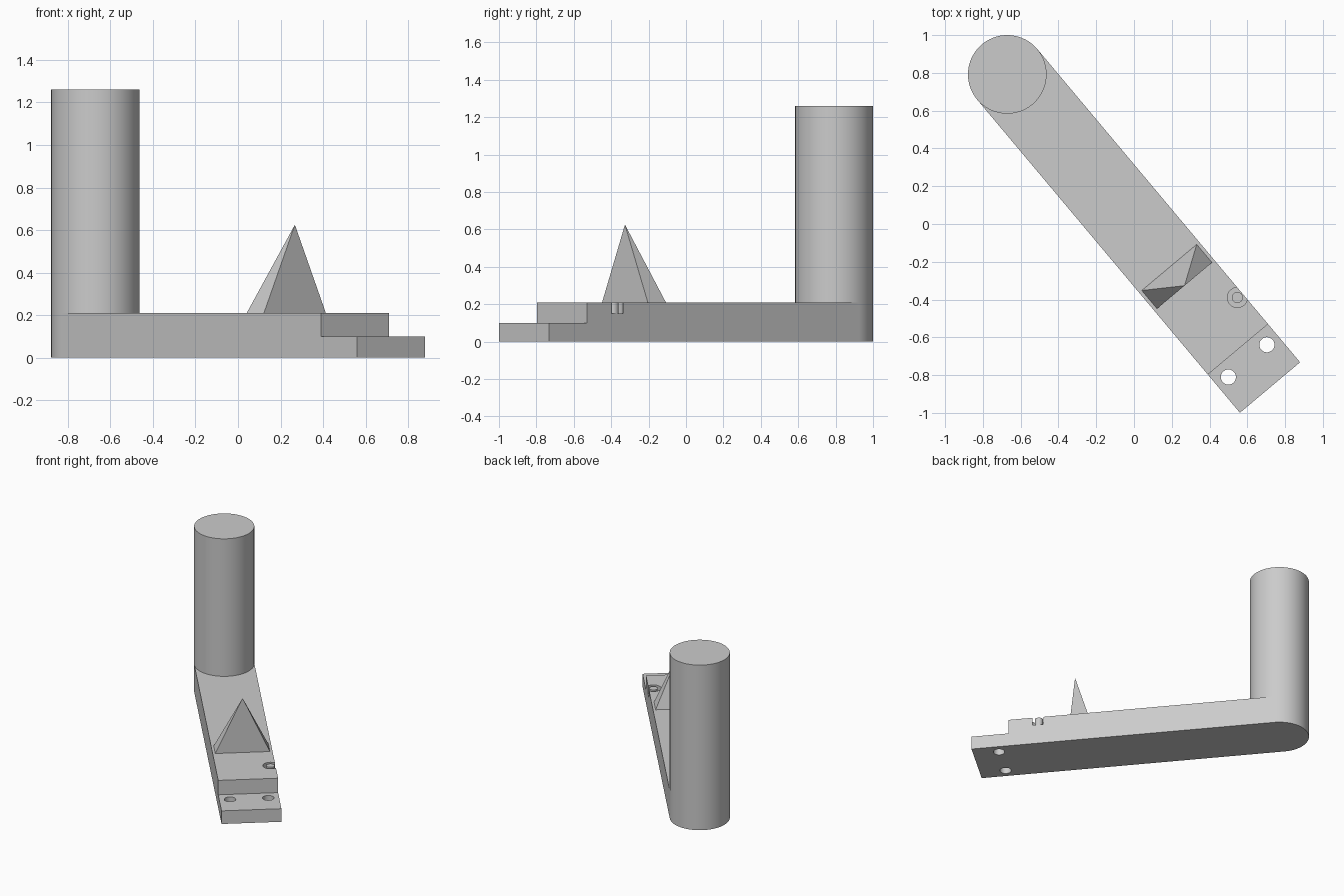
import bpy, bmesh
from math import radians, pi, sin, cos
from mathutils import Matrix, Vector

cube = bpy.data.objects.get("Cube")
if cube:
    bpy.data.objects.remove(cube, do_unlink=True)

# Main dimensions; local x runs along the arm from the column's axis
R, LENGTH, STEP = 0.208, 2.164, 1.90
ARM_TOP, FOOT_TOP, COLUMN_TOP = 0.21, 0.10, 1.26
SEGMENTS = 96
FRAME = Matrix.Translation((-0.671, 0.792, 0)) @ Matrix.Rotation(radians(-50), 4, 'Z')

grey = bpy.data.materials.new("plain grey")
grey.use_nodes = True
color = (0.6, 0.6, 0.6, 1)
grey.diffuse_color = color
grey.node_tree.nodes["Principled BSDF"].inputs["Base Color"].default_value = color


def finish(name, bm):
    """Turn a bmesh in arm coordinates into a placed object."""
    bmesh.ops.recalc_face_normals(bm, faces=bm.faces)
    bm.transform(FRAME)
    mesh = bpy.data.meshes.new(name)
    bm.to_mesh(mesh)
    bm.free()
    mesh.materials.append(grey)
    obj = bpy.data.objects.new(name, mesh)
    bpy.context.collection.objects.link(obj)
    return obj


def prism(name, outline, z0, z1):
    bm = bmesh.new()
    base = bm.faces.new([bm.verts.new((x, y, z0)) for x, y in outline])
    top = bmesh.ops.extrude_face_region(bm, geom=[base])["geom"]
    bmesh.ops.translate(bm, vec=(0, 0, z1 - z0),
                        verts=[v for v in top if isinstance(v, bmesh.types.BMVert)])
    if base.is_valid and not any(f is not base and set(f.verts) == set(base.verts) for f in bm.faces):
        base.normal_flip()
    return finish(name, bm)


def circle(x, y, r, n):
    return [(x + r * cos(2 * pi * i / n), y + r * sin(2 * pi * i / n)) for i in range(n)]


def select(obj):
    bpy.ops.object.select_all(action='DESELECT')
    obj.select_set(True)
    bpy.context.view_layer.objects.active = obj


def cut(obj, cutter):
    select(obj)
    mod = obj.modifiers.new("cut", 'BOOLEAN')
    mod.operation, mod.solver, mod.object = 'DIFFERENCE', 'EXACT', cutter
    bpy.ops.object.modifier_apply(modifier=mod.name)
    bpy.data.objects.remove(cutter, do_unlink=True)


# Upright column, running down to the ground as the rounded arm end
column = prism("column", circle(0, 0, R, SEGMENTS), 0, COLUMN_TOP)

# Arm, whose inner end follows the column
half = SEGMENTS // 2
arc = [(R * sin(pi * i / half), R * cos(pi * i / half)) for i in range(half + 1)]
arm = prism("arm", arc + [(LENGTH, -R), (LENGTH, R)], 0, ARM_TOP)

# Lowered foot at the far end, with two screw holes
cut(arm, prism("step_cutter", [(STEP, -0.4), (2.4, -0.4), (2.4, 0.4), (STEP, 0.4)], FOOT_TOP, 0.4))
for side in (-1, 1):
    cut(arm, prism("hole_cutter", circle(1.98, side * 0.133, 0.04, 32), -0.1, 0.3))

# Round recess breaking through the side, with a pin standing in it
cut(arm, prism("recess_cutter", circle(1.688, 0.174, 0.053, 48), 0.15, 0.4))
pin = prism("recess_pin", circle(1.688, 0.174, 0.029, 32), 0.15, ARM_TOP)

# Pointed fin with an upright front face and a sloping back
bm = bmesh.new()
corners = [bm.verts.new((x, y, ARM_TOP)) for x, y in
           [(1.334, -0.19), (1.46, -0.19), (1.46, 0.19), (1.334, 0.19)]]
apex = bm.verts.new((1.46, 0, 0.625))
bm.faces.new(corners)
for i in range(4):
    bm.faces.new((corners[i], corners[(i + 1) % 4], apex))
finish("pointed_fin", bm)

# Smooth the round walls, keep the edges crisp
for obj in (column, arm, pin):
    select(obj)
    bpy.ops.object.shade_smooth_by_angle(angle=radians(30))
